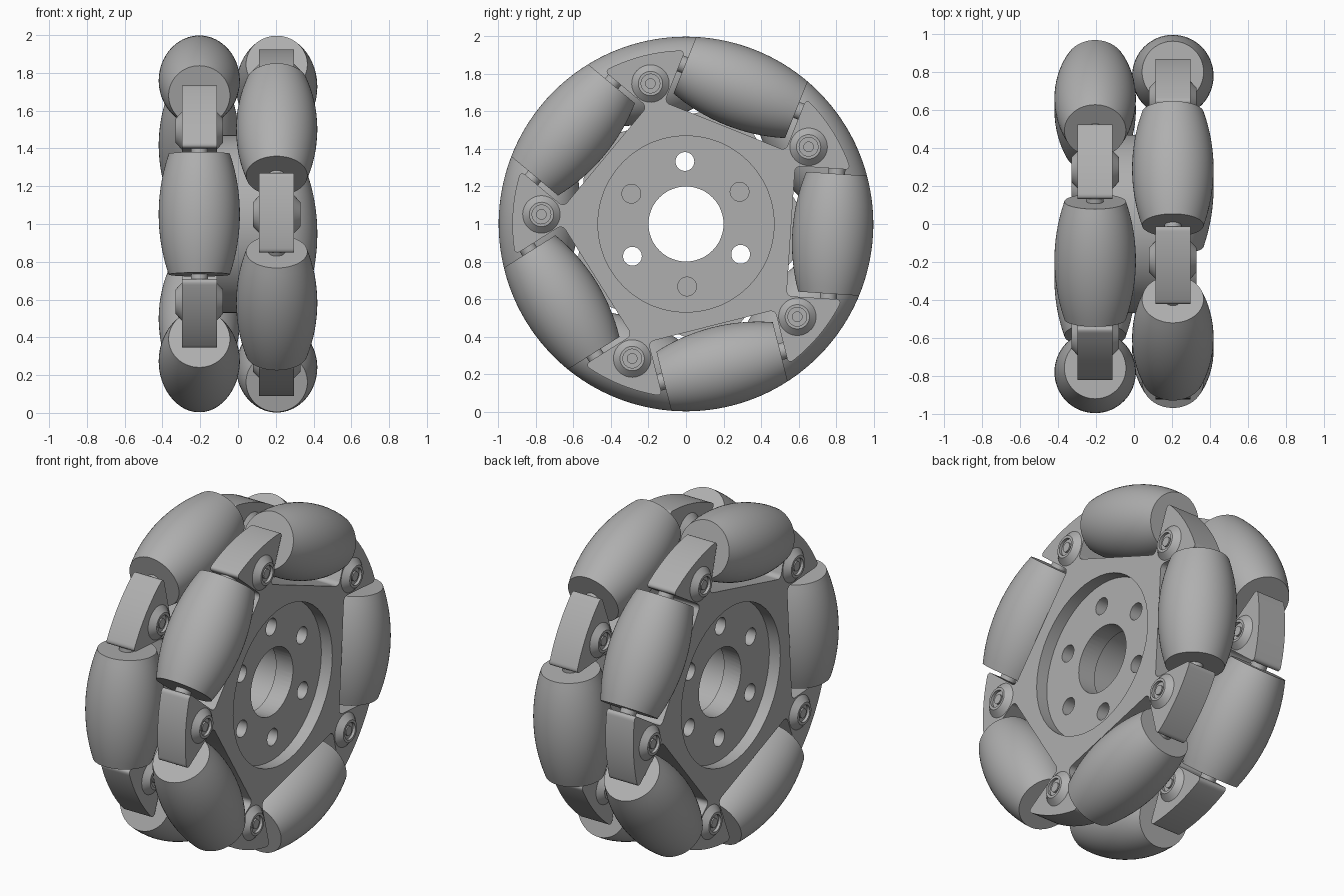
import bpy, bmesh, math
from mathutils import Matrix

cube = bpy.data.objects.get("Cube")
if cube:
    bpy.data.objects.remove(cube, do_unlink=True)

GREY = (0.43, 0.43, 0.43, 1)
mat = bpy.data.materials.new("plain grey")
mat.use_nodes = True
mat.diffuse_color = GREY
mat.node_tree.nodes["Principled BSDF"].inputs["Base Color"].default_value = GREY

ROW_X = 0.205            # centre of each row of rollers
HALF_W = 0.0925          # half the thickness of a side plate
PHASE = math.radians(32.2)
STEP = math.radians(72)
ROLLER_R, ROLLER_HALF = 0.783, 0.32
RIM = 0.998


def finish(bm, name):
    bmesh.ops.recalc_face_normals(bm, faces=bm.faces)
    me = bpy.data.meshes.new(name)
    bm.to_mesh(me)
    bm.free()
    me.materials.append(mat)
    smooth(me)
    return me


def smooth(me):
    me.shade_smooth()
    me.set_sharp_from_angle(angle=math.radians(32))


def lathe(name, profile, steps=48, closed=False):
    """Spin (axial, radius) points around the local x axis."""
    bm = bmesh.new()
    vs = [bm.verts.new((a, r, 0)) for a, r in profile]
    pairs = list(zip(vs, vs[1:])) + ([(vs[-1], vs[0])] if closed else [])
    edges = [bm.edges.new(p) for p in pairs]
    bmesh.ops.spin(bm, geom=vs + edges, cent=(0, 0, 0), axis=(1, 0, 0),
                   angle=math.tau, steps=steps)
    bmesh.ops.remove_doubles(bm, verts=bm.verts, dist=1e-5)
    return finish(bm, name)


def place(name, me, matrix):
    ob = bpy.data.objects.new(name, me)
    bpy.context.collection.objects.link(ob)
    ob.matrix_world = matrix
    return ob


def polar(x, angle, radius):
    """Frame on the wheel: local y points outwards, local z runs along the rim."""
    return (Matrix.Translation((x, 0, 1)) @ Matrix.Rotation(angle, 4, 'X')
            @ Matrix.Translation((0, radius, 0)))


def cutter(x0, x1, r, angle=0, radius=0):
    x0, x1 = min(x0, x1), max(x0, x1)
    me = lathe("cutter", [(x0, 0), (x0, r), (x1, r), (x1, 0)])
    ob = place("cutter", me, polar(0, angle, radius))
    ob.hide_render = True
    return ob


def cut(ob, cutters):
    for c in cutters:
        m = ob.modifiers.new("cut", 'BOOLEAN')
        m.operation, m.solver, m.object = 'DIFFERENCE', 'EXACT', c
    bpy.context.view_layer.update()
    deps = bpy.context.evaluated_depsgraph_get()
    me = bpy.data.meshes.new_from_object(ob.evaluated_get(deps))
    ob.modifiers.clear()
    ob.data = me
    smooth(me)
    for c in cutters:
        bpy.data.objects.remove(c, do_unlink=True)


def bolt_holes(side):
    """Six holes; every other one goes right through."""
    return [cutter(side * (-0.01 if i % 2 else 0.05), side * 0.5, 0.05,
                   math.radians(31 + 60 * i), 0.333) for i in range(6)]


def plate_mesh(side, phase):
    """Five-armed plate: wedge arms between straight roller pockets."""
    arm = [(0.657, -0.048)]
    for i in range(-6, 7):
        a = math.radians(14 * i / 6)
        arm.append((0.925 * math.cos(a), 0.925 * math.sin(a)))
    arm.append((0.657, 0.048))
    bm = bmesh.new()
    vs = []
    for k in range(5):
        c, s = math.cos(phase + k * STEP), math.sin(phase + k * STEP)
        for r, t in arm:
            vs.append(bm.verts.new((side * ROW_X - HALF_W, r * c - t * s, r * s + t * c)))
    face = bm.faces.new(vs)
    new = bmesh.ops.extrude_face_region(bm, geom=[face])
    bmesh.ops.translate(bm, vec=(2 * HALF_W, 0, 0),
                        verts=[g for g in new["geom"] if isinstance(g, bmesh.types.BMVert)])
    bmesh.ops.recalc_face_normals(bm, faces=bm.faces)
    # round the corners that run through the thickness
    corners = [e for e in bm.edges
               if abs(e.verts[0].co.x - e.verts[1].co.x) > 0.1 and e.calc_face_angle() > 0.4]
    bmesh.ops.bevel(bm, geom=corners, offset=0.03, segments=5, profile=0.5, affect='EDGES')
    return finish(bm, "side_plate")


# Shared part meshes
n = 16
barrel = [(-ROLLER_HALF, 0)]
for i in range(n + 1):
    a = ROLLER_HALF * (2 * i / n - 1)
    barrel.append((a, math.sqrt(RIM ** 2 - a * a) - ROLLER_R))
barrel.append((ROLLER_HALF, 0))
roller_mesh = lathe("roller", barrel, 64)

axle_mesh = lathe("axle", [(-0.37, 0), (-0.37, 0.045), (0.37, 0.045), (0.37, 0)], 24)

half = [(0.118, 0), (0.118, 0.028), (0.108, 0.028), (0.108, 0.05),
        (0.125, 0.05), (0.125, 0.065), (HALF_W, 0.1)]
bolt_mesh = lathe("bolt", half + [(-a, r) for a, r in reversed(half)], 32)

# Two rows, the second turned by half a step
along_rim = Matrix.Rotation(-math.pi / 2, 4, 'Y')
for row, side, phase in (("left", 1, PHASE), ("right", -1, PHASE + STEP / 2)):
    x = side * ROW_X
    plate = place(row + "_side_plate", plate_mesh(side, phase), Matrix.Translation((0, 0, 1)))
    cut(plate, [cutter(side * 0.225, side * 0.5, 0.47),
                cutter(side * 0.01, side * 0.5, 0.2)] + bolt_holes(side))
    for k in range(5):
        arm_angle = phase + k * STEP
        mid = arm_angle + STEP / 2
        place(f"{row}_bolt_{k + 1}", bolt_mesh, polar(x, arm_angle, 0.772))
        frame = polar(x, mid, ROLLER_R) @ along_rim
        place(f"{row}_roller_{k + 1}", roller_mesh, frame)
        place(f"{row}_axle_{k + 1}", axle_mesh, frame)

# Hub joining the two plates
hub = place("hub", lathe("hub", [(-0.12, 0.215), (-0.12, 0.47), (0.12, 0.47), (0.12, 0.215)],
                         64, closed=True), Matrix.Translation((0, 0, 1)))
cut(hub, bolt_holes(1) + bolt_holes(-1))
